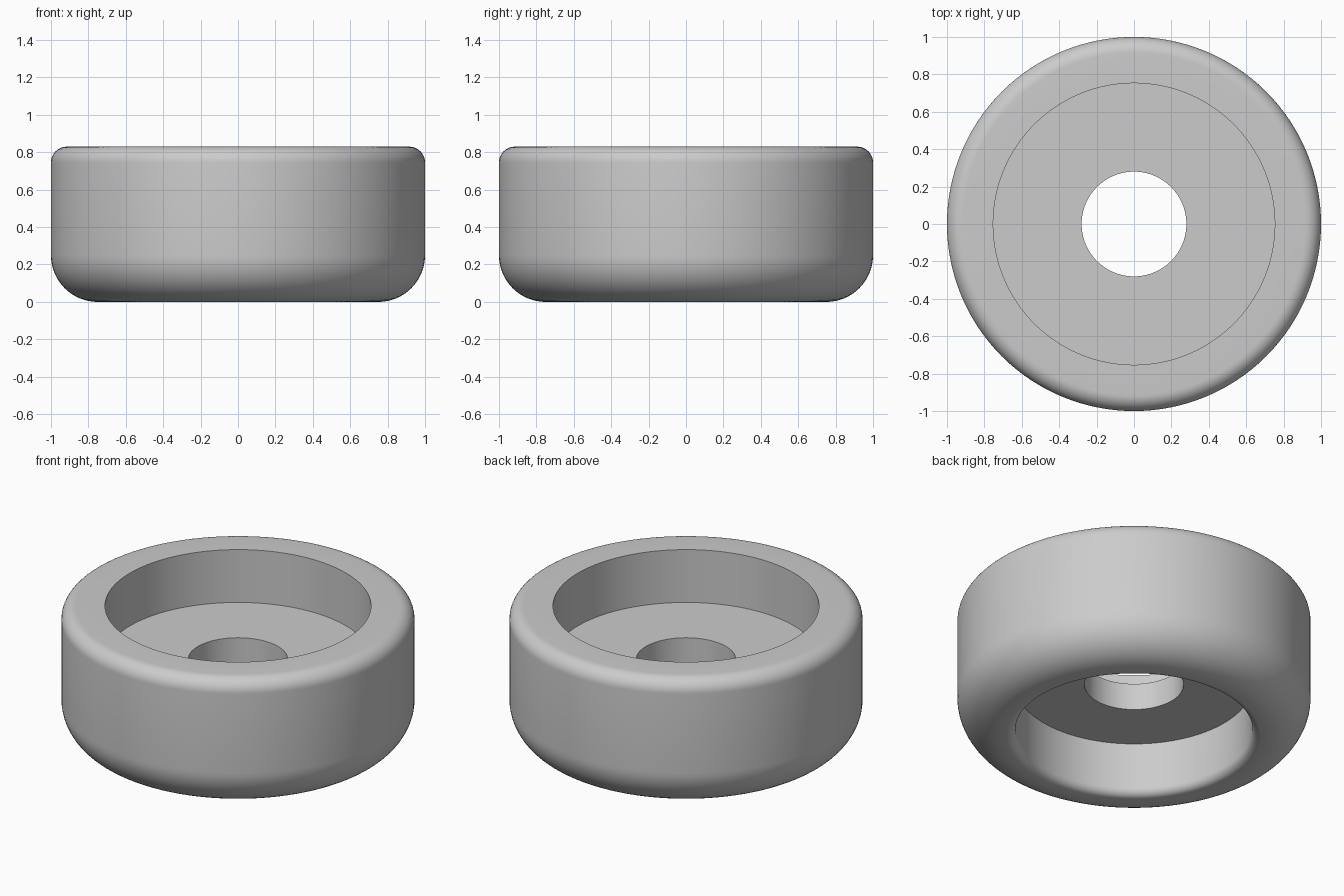
import bpy, bmesh, math

cube = bpy.data.objects.get("Cube")
if cube:
    bpy.data.objects.remove(cube, do_unlink=True)

SIDES = 128
HEIGHT = 0.83
OUTER, POCKET, RECESS, HOLE = 1.0, 0.753, 0.67, 0.28
FLOOR, CEILING = 0.5, 0.333          # top and underside of the central web


def fillet(r, z, radius, start, steps):
    """Quarter-circle of (radius, height) points, turning counterclockwise."""
    angles = [math.radians(start + 90 * i / steps) for i in range(steps + 1)]
    return [(r + radius * math.cos(a), z + radius * math.sin(a)) for a in angles]


# Closed cross-section: rounded outside, top pocket, through hole, bottom recess
profile = (
    fillet(RECESS + 0.05, 0.05, 0.05, 180, 8)
    + fillet(OUTER - 0.25, 0.25, 0.25, 270, 16)
    + fillet(OUTER - 0.085, HEIGHT - 0.085, 0.085, 0, 10)
    + [(POCKET, HEIGHT), (POCKET, FLOOR), (HOLE, FLOOR),
       (HOLE, CEILING), (RECESS, CEILING)]
)

# Revolve the section around the vertical axis
bm = bmesh.new()
verts = [bm.verts.new((r, 0, z)) for r, z in profile]
edges = [bm.edges.new((v, verts[(i + 1) % len(verts)])) for i, v in enumerate(verts)]
bmesh.ops.spin(bm, geom=verts + edges, cent=(0, 0, 0), axis=(0, 0, 1),
               angle=math.tau, steps=SIDES, use_merge=True)
bmesh.ops.remove_doubles(bm, verts=bm.verts, dist=0.0001)
bmesh.ops.recalc_face_normals(bm, faces=bm.faces)
mesh = bpy.data.meshes.new("round_foot")
bm.to_mesh(mesh)
bm.free()

foot = bpy.data.objects.new("round_foot", mesh)
bpy.context.collection.objects.link(foot)

# Plain grey material
grey = bpy.data.materials.new("light_grey")
grey.use_nodes = True
colour = (0.6, 0.6, 0.6, 1)
grey.diffuse_color = colour
grey.node_tree.nodes["Principled BSDF"].inputs["Base Color"].default_value = colour
mesh.materials.append(grey)

# Smooth walls with crisp pocket and hole edges
bpy.ops.object.select_all(action="DESELECT")
foot.select_set(True)
bpy.context.view_layer.objects.active = foot
bpy.ops.object.shade_smooth_by_angle(angle=math.radians(30))
